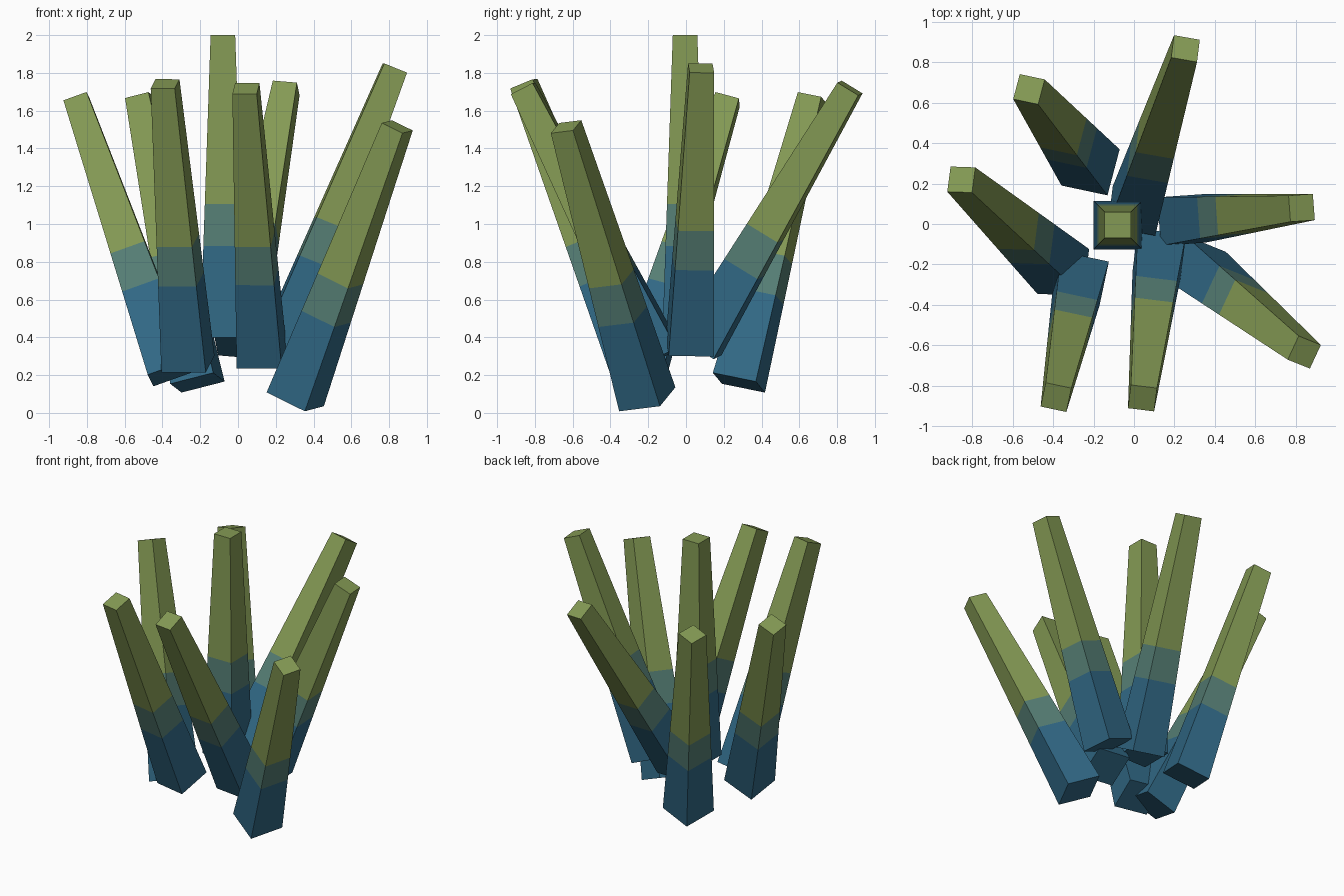
import bpy, bmesh, math
from mathutils import Vector

if "Cube" in bpy.data.objects:
    bpy.data.objects.remove(bpy.data.objects["Cube"])


def material(name, rgb):
    m = bpy.data.materials.new(name)
    m.diffuse_color = (*rgb, 1)
    m.use_nodes = True
    m.node_tree.nodes["Principled BSDF"].inputs["Base Color"].default_value = m.diffuse_color
    return m


MATS = [material("deep_blue", (0.031, 0.141, 0.238)),
        material("teal", (0.093, 0.212, 0.178)),
        material("leaf_green", (0.231, 0.323, 0.089))]

# rings along a blade: the colour bands lie between them
RINGS = (0.0, 0.303, 0.442, 1.0)
BASE_HALF, TIP_HALF = 0.12, 0.065


def blade(name, base, tip, roll):
    """Tapered square prism from base to tip, turned by roll degrees."""
    base, tip = Vector(base), Vector(tip)
    d = (tip - base).normalized()
    c, s = math.cos(math.radians(roll)), math.sin(math.radians(roll))
    u = Vector((c, s, -(c * d.x + s * d.y) / d.z)).normalized()
    v = d.cross(u)
    bm = bmesh.new()
    rings = []
    for t in RINGS:
        p = base.lerp(tip, t)
        h = BASE_HALF + (TIP_HALF - BASE_HALF) * t
        rings.append([bm.verts.new(p + u * h * a + v * h * b)
                      for a, b in ((-1, -1), (1, -1), (1, 1), (-1, 1))])
    for band in range(3):
        lo, hi = rings[band], rings[band + 1]
        for i in range(4):
            j = (i + 1) % 4
            bm.faces.new((lo[i], lo[j], hi[j], hi[i])).material_index = band
    bm.faces.new(rings[0][::-1]).material_index = 0
    bm.faces.new(rings[-1]).material_index = 2
    bmesh.ops.recalc_face_normals(bm, faces=bm.faces[:])
    mesh = bpy.data.meshes.new(name)
    bm.to_mesh(mesh)
    bm.free()
    for m in MATS:
        mesh.materials.append(m)
    bpy.context.collection.objects.link(bpy.data.objects.new(name, mesh))


# upright centre blade, then the leaning blades around it
blade("centre_blade", (-0.08, -0.005, 0.4), (-0.08, -0.005, 2.0), 0)
blade("back_blade", (0.0, 0.065, 0.357), (0.255, 0.868, 1.72), -10)
blade("back_left_blade", (-0.215, 0.28, 0.16), (-0.52, 0.667, 1.67), -12)
blade("left_blade", (-0.35, -0.235, 0.212), (-0.855, 0.22, 1.66), -2)
blade("front_left_blade", (-0.265, -0.27, 0.259), (-0.386, -0.858, 1.742), -12)
blade("front_blade", (0.125, -0.143, 0.29), (0.042, -0.862, 1.717), -7)
blade("front_right_blade", (0.303, -0.205, 0.072), (0.843, -0.635, 1.515), -22)
blade("right_blade", (0.235, 0.02, 0.345), (0.83, 0.08, 1.825), 4)
